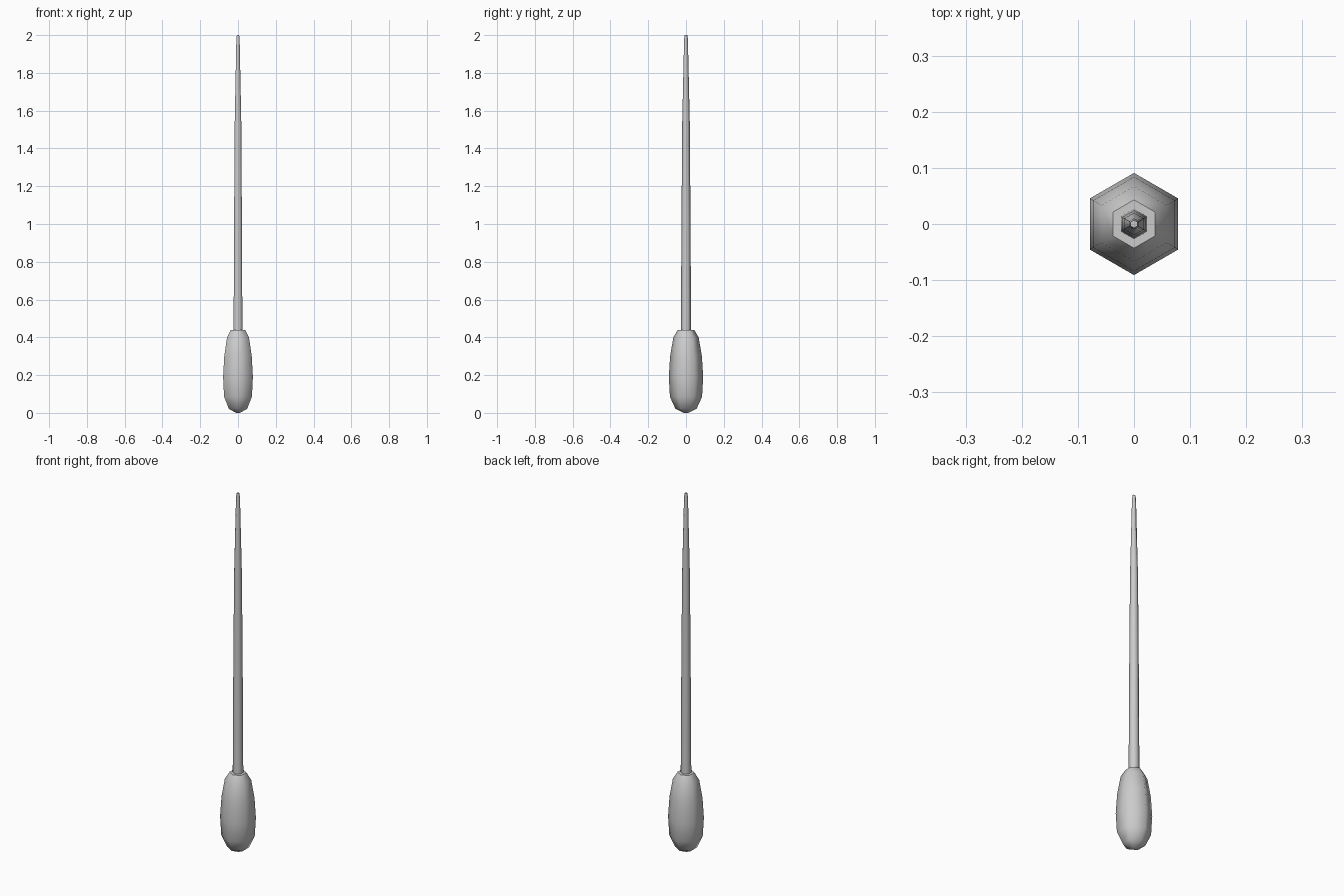
import bpy, bmesh
from math import sin, cos, pi, radians

if "Cube" in bpy.data.objects:
    bpy.data.objects.remove(bpy.data.objects["Cube"])


def lathe(name, profile, sides=6):
    """Six-sided turned part from (radius, z) rings, corners facing +y and -y."""
    bm = bmesh.new()
    rings = []
    for r, z in profile:
        rings.append([bm.verts.new((r * cos(pi / 2 + 2 * pi * i / sides),
                                    r * sin(pi / 2 + 2 * pi * i / sides), z))
                      for i in range(sides)])
    for a, b in zip(rings, rings[1:]):
        for i in range(sides):
            j = (i + 1) % sides
            bm.faces.new((a[i], a[j], b[j], b[i]))
    bm.faces.new(rings[0][::-1])
    bm.faces.new(rings[-1])
    mesh = bpy.data.meshes.new(name)
    bm.to_mesh(mesh)
    bm.free()
    obj = bpy.data.objects.new(name, mesh)
    bpy.context.collection.objects.link(obj)
    bpy.ops.object.select_all(action='DESELECT')
    obj.select_set(True)
    bpy.context.view_layer.objects.active = obj
    bpy.ops.object.shade_smooth_by_angle(angle=radians(61))
    return obj


# Bulbous handle
lathe("handle", [(0.012, 0.0), (0.056, 0.022), (0.085, 0.085), (0.091, 0.19),
                 (0.084, 0.30), (0.067, 0.40), (0.043, 0.44)])

# Slender tapering shaft with a blunt tip
lathe("shaft", [(0.027, 0.42), (0.024, 1.0), (0.020, 1.54),
                (0.010, 1.98), (0.007, 2.0)])
